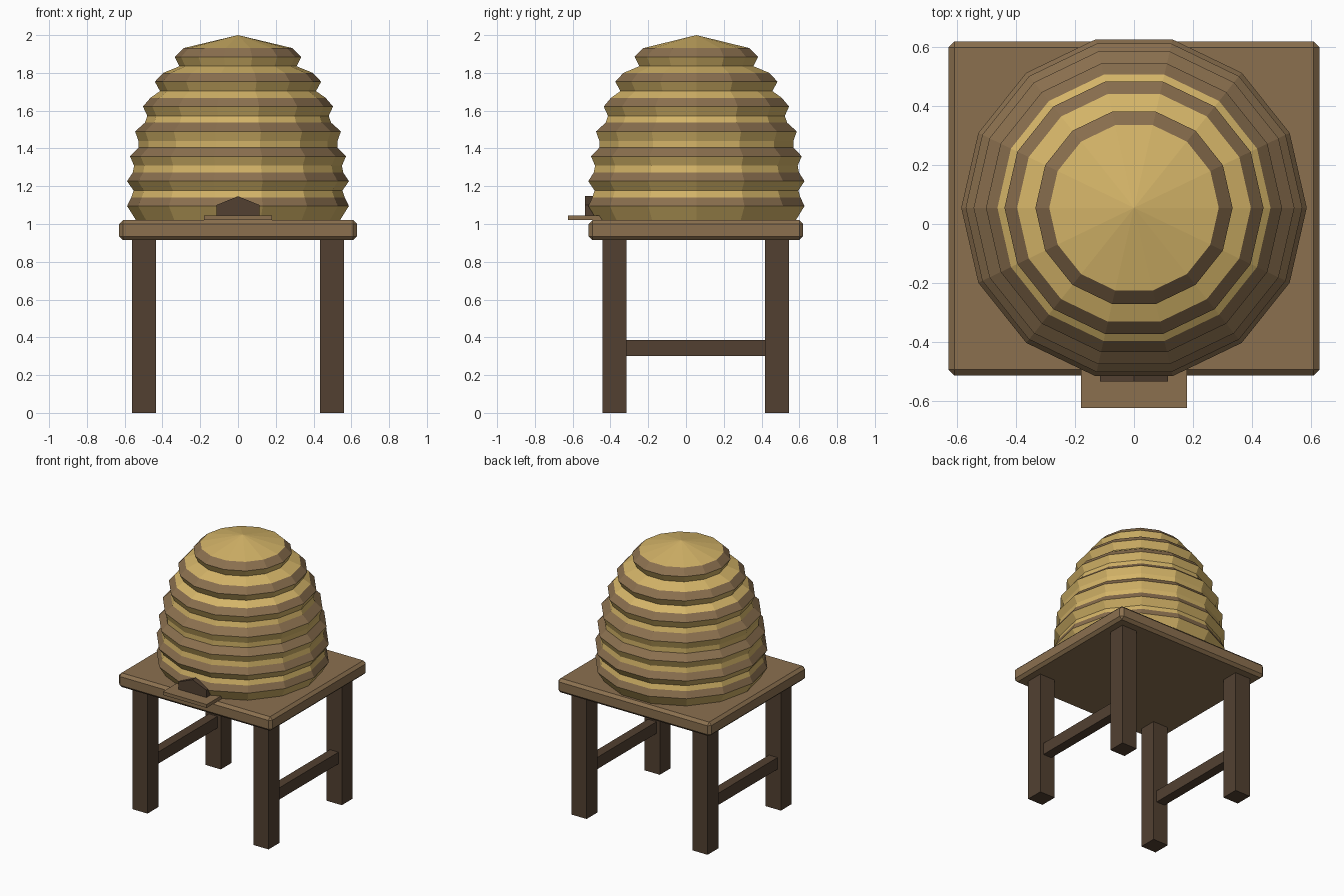
import bpy, bmesh, math

if "Cube" in bpy.data.objects:
    bpy.data.objects.remove(bpy.data.objects["Cube"])


def material(name, r, g, b):
    lin = [((c / 255 + 0.055) / 1.055) ** 2.4 for c in (r, g, b)]
    m = bpy.data.materials.new(name)
    m.diffuse_color = (*lin, 1)
    m.use_nodes = True
    m.node_tree.nodes["Principled BSDF"].inputs["Base Color"].default_value = m.diffuse_color
    return m


straw = material("straw", 212, 180, 104)
brown = material("brown wood", 139, 112, 79)
dark = material("dark wood", 82, 64, 49)


def finish(name, bm, *mats):
    bmesh.ops.recalc_face_normals(bm, faces=bm.faces)
    me = bpy.data.meshes.new(name)
    bm.to_mesh(me)
    bm.free()
    ob = bpy.data.objects.new(name, me)
    bpy.context.collection.objects.link(ob)
    for m in mats:
        me.materials.append(m)
    return ob


def box(name, lo, hi, mat, bevel=0):
    bm = bmesh.new()
    bmesh.ops.create_cube(bm, size=1)
    for v in bm.verts:
        v.co = [lo[i] if v.co[i] < 0 else hi[i] for i in range(3)]
    ob = finish(name, bm, mat)
    if bevel:
        mod = ob.modifiers.new("bevel", "BEVEL")
        mod.width = bevel
        mod.segments = 1
    return ob


# Stand: top board, four legs, two side rails
box("stand_top", (-0.63, -0.515, 0.915), (0.63, 0.62, 1.02), brown, 0.02)
for side, x in (("left", -0.4975), ("right", 0.4975)):
    for end, y in (("front", -0.3775), ("back", 0.4825)):
        box(f"{end}_{side}_leg", (x - 0.0625, y - 0.0635, 0),
            (x + 0.0625, y + 0.0635, 0.93), dark)
    box(f"{side}_rail", (x - 0.035, -0.33, 0.30), (x + 0.035, 0.43, 0.387), dark)

# Hive: lathed coils; each coil is a widest point and a narrower upper edge,
# with a groove below it
SIDES, CY, STEP = 14, 0.055, 0.1317
coils = [  # groove radius, widest radius, upper edge radius
    (0.54, 0.587, 0.565), (0.553, 0.587, 0.557), (0.55, 0.572, 0.527),
    (0.527, 0.545, 0.493), (0.48, 0.503, 0.464), (0.413, 0.44, 0.397),
    (0.31, 0.335, 0.288)]
profile = []
for i, (groove, wide, upper) in enumerate(coils):
    z = 1.095 + i * STEP
    profile += [(groove, z - (0.05 if i else 0.075)), (wide, z), (upper, z + 0.046)]

bm = bmesh.new()
rings = []
for r, z in profile:
    rings.append([bm.verts.new((r * math.cos(a), CY + r * math.sin(a), z))
                  for a in (2 * math.pi * k / SIDES for k in range(SIDES))])
apex = bm.verts.new((0, CY, 2.0))
for j in range(len(rings) - 1):
    for k in range(SIDES):
        n = (k + 1) % SIDES
        f = bm.faces.new((rings[j][k], rings[j][n], rings[j + 1][n], rings[j + 1][k]))
        f.material_index = 1 if j % 3 == 1 else 0  # upper slope is brown
for k in range(SIDES):
    bm.faces.new((rings[-1][k], rings[-1][(k + 1) % SIDES], apex))
bm.faces.new(rings[0])
finish("hive", bm, straw, brown)

# Landing board and peaked entrance
box("landing_board", (-0.18, -0.625, 1.02), (0.18, -0.40, 1.045), brown)
bm = bmesh.new()
outline = [(-0.115, 1.025), (0.115, 1.025), (0.115, 1.10), (0, 1.147), (-0.115, 1.10)]
face = bm.faces.new([bm.verts.new((x, -0.535, z)) for x, z in outline])
ext = bmesh.ops.extrude_face_region(bm, geom=[face], use_keep_orig=True)
for v in ext["geom"]:
    if isinstance(v, bmesh.types.BMVert):
        v.co.y = -0.44
finish("entrance", bm, dark)
